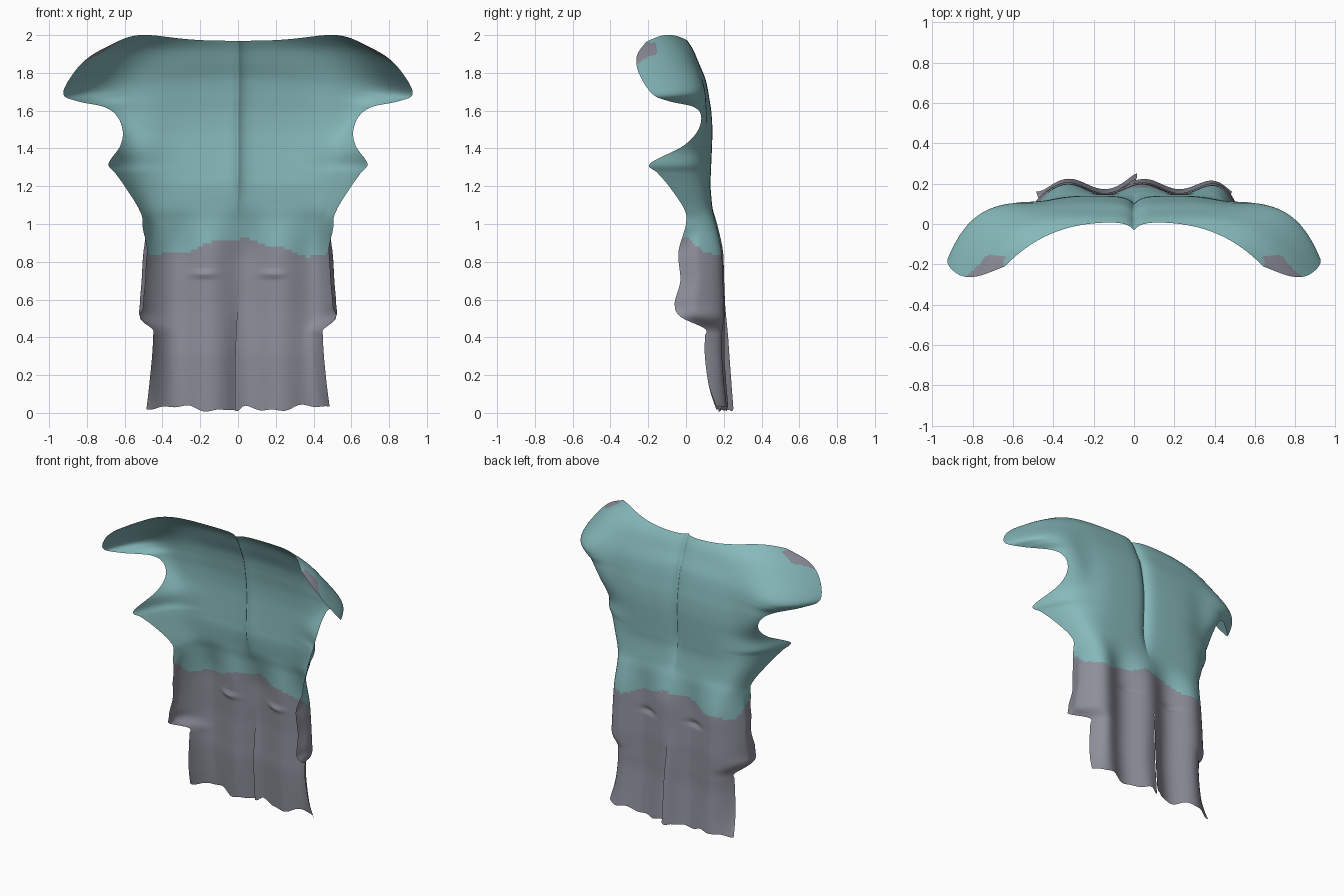
import bpy, bmesh, math

cube = bpy.data.objects.get("Cube")
if cube:
    bpy.data.objects.remove(cube)


def flat_material(name, rgb):
    mat = bpy.data.materials.new(name)
    mat.use_nodes = True
    colour = (*rgb, 1)
    mat.diffuse_color = colour
    bsdf = mat.node_tree.nodes["Principled BSDF"]
    bsdf.inputs["Base Color"].default_value = colour
    bsdf.inputs["Roughness"].default_value = 0.9
    return mat


teal = flat_material("soft teal", (0.24, 0.485, 0.495))
grey = flat_material("violet grey", (0.275, 0.275, 0.33))

# Cross rows: spine z, spine y, edge x, edge y, edge z, sharpness of forward curl
ROWS = [
    (1.97, 0.01, 0.64, -0.21, 1.965, 3),
    (1.92, 0.04, 0.78, -0.26, 1.89, 4.5),
    (1.85, 0.07, 0.87, -0.25, 1.80, 6),
    (1.78, 0.10, 0.925, -0.18, 1.69, 8),
    (1.72, 0.115, 0.85, -0.09, 1.65, 9),
    (1.66, 0.125, 0.71, 0.04, 1.62, 9),
    (1.59, 0.135, 0.64, 0.08, 1.57, 8),
    (1.50, 0.14, 0.61, 0.06, 1.49, 8),
    (1.41, 0.138, 0.625, -0.02, 1.41, 7),
    (1.32, 0.134, 0.685, -0.19, 1.32, 7),
    (1.27, 0.132, 0.65, -0.15, 1.27, 7),
    (1.20, 0.13, 0.60, -0.09, 1.20, 8),
    (1.09, 0.14, 0.525, -0.01, 1.08, 10),
    (1.00, 0.155, 0.505, 0, 1.00, 12),
    (0.85, 0.17, 0.53, -0.04, 0.85, 12),
    (0.70, 0.175, 0.54, -0.03, 0.70, 12),
    (0.58, 0.18, 0.55, -0.06, 0.58, 12),
    (0.50, 0.18, 0.545, -0.03, 0.51, 12),
    (0.44, 0.18, 0.455, 0.10, 0.445, 12),
    (0.40, 0.18, 0.45, 0.10, 0.40, 12),
    (0.30, 0.18, 0.455, 0.10, 0.30, 11),
    (0.15, 0.19, 0.47, 0.12, 0.15, 9),
    (0.02, 0.20, 0.485, 0.16, 0.035, 7),
]
STEPS, COLS = 10, 96


def spline(a, b, c, d, t):
    return 0.5 * (2 * b + (c - a) * t + (2 * a - 5 * b + 4 * c - d) * t * t
                  + (3 * b - a - 3 * c + d) * t ** 3)


def bell(v, width):
    return math.exp(-(v / width) ** 2)


def ramp(v, low, high):
    t = min(1, max(0, (v - low) / (high - low)))
    return t * t * (3 - 2 * t)


def smooth_rows():
    last = len(ROWS) - 1
    for i in range(last):
        near = [ROWS[min(last, max(0, i + k))] for k in (-1, 0, 1, 2)]
        for s in range(STEPS):
            yield [spline(*v, s / STEPS) for v in zip(*near)]
    yield ROWS[-1]


def cloth_point(row, u, side):
    z0, y0, ex, ey, ez, curl = row
    x = side * u * ex
    z = z0 + (ez - z0) * u * u
    y = y0 + (ey - y0) * u ** curl
    # raised shoulder line
    z += 0.034 * math.sin(math.pi * u ** 2.8) * ramp(z0, 1.75, 1.97)
    # sharp spine crease, hollow flanks beside the shoulder blades
    y -= 0.04 * math.exp(-abs(x) / 0.035) * ramp(z, 1.0, 1.3)
    y -= 0.022 * bell(abs(x) - 0.48, 0.12) * bell(z - 1.5, 0.25) * (1 - u ** 8)
    # hanging folds, slightly off centre
    skirt = 1 - ramp(z, 0.82, 1.12)
    y += 0.027 * skirt * math.cos(math.tau * (x - 0.04) / 0.37) * (1 - u ** 12)
    # side flaps with their free edges turned inward
    flap = ramp(z, 0.46, 0.56) * (1 - ramp(z, 0.85, 1.0))
    x -= side * 0.06 * flap * ramp(u, 0.94, 1.02)
    # small pinched creases below the waist
    y -= 0.018 * bell(abs(x) - 0.18, 0.06) * bell(z - 0.735, 0.014)
    # overlapping centre slit
    slit = (1 - ramp(z, 0.25, 0.7)) * bell(x, 0.05)
    y += slit * (0.03 if side < 0 else -0.01)
    x -= 0.015 * slit * side
    # ragged hem
    hem = 1 - ramp(z, 0, 0.2)
    z += hem * (0.012 * math.sin(19 * x + 1) + 0.007 * math.sin(43 * x))
    z -= hem * 0.02 * bell(x, 0.02)
    return x, y, max(0, z)


# Draped back panel, built as two halves joined above the slit
bm = bmesh.new()
for side in (-1, 1):
    grid = [[bm.verts.new(cloth_point(r, c / COLS, side)) for c in range(COLS + 1)]
            for r in smooth_rows()]
    for upper, lower in zip(grid, grid[1:]):
        for c in range(COLS):
            quad = [upper[c], upper[c + 1], lower[c + 1], lower[c]]
            bm.faces.new(quad if side < 0 else quad[::-1])
seam = [v for v in bm.verts if abs(v.co.x) < 0.001 and v.co.z > 0.6]
bmesh.ops.remove_doubles(bm, verts=seam, dist=0.0005)
bmesh.ops.recalc_face_normals(bm, faces=bm.faces)
if sum(f.normal.y * f.calc_area() for f in bm.faces) < 0:
    bmesh.ops.reverse_faces(bm, faces=bm.faces)

# Grey skirt below a wavy waist line, and grey patches on the shoulder fronts
for face in bm.faces:
    p = face.calc_center_median()
    waist = 0.88 + 0.038 * math.cos(math.tau * p.x / 0.8) + 0.008 * math.sin(31 * p.x)
    waist += 0.08 * ramp(-p.y, -0.12, 0) - 0.012 * ramp(p.x, 0.2, 0.45)
    patch = 1.8 < p.z < 1.96 and p.y < -0.155 and 0.64 < abs(p.x) < 0.57 - p.y
    face.material_index = int(p.z < waist or patch)
    face.smooth = True

mesh = bpy.data.meshes.new("back_drape")
bm.to_mesh(mesh)
bm.free()
mesh.materials.append(teal)
mesh.materials.append(grey)
drape = bpy.data.objects.new("back_drape", mesh)
bpy.context.collection.objects.link(drape)
